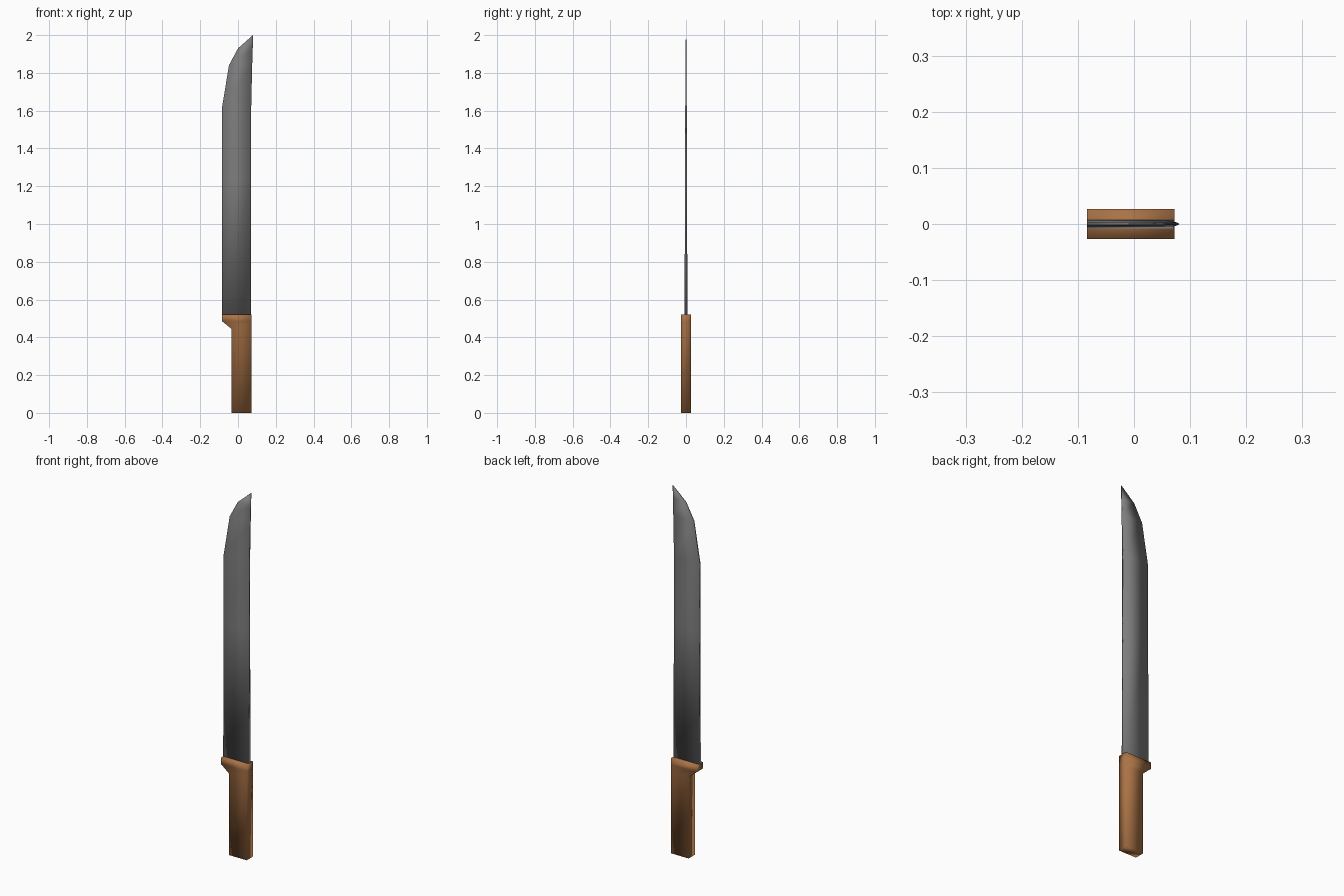
import bpy
import bmesh

cube = bpy.data.objects.get("Cube")
if cube:
    bpy.data.objects.remove(cube, do_unlink=True)


def material(name, colour, roughness):
    mat = bpy.data.materials.new(name)
    mat.use_nodes = True
    mat.diffuse_color = colour
    shader = mat.node_tree.nodes["Principled BSDF"]
    shader.inputs["Base Color"].default_value = colour
    shader.inputs["Roughness"].default_value = roughness
    return mat


def loft(name, rows, mat):
    """Join rectangular sections given as (z left, z right, x left, x right, half thickness)."""
    bm = bmesh.new()
    rings = []
    for z_left, z_right, left, right, half in rows:
        corners = ((left, -half, z_left), (right, -half, z_right),
                   (right, half, z_right), (left, half, z_left))
        rings.append([bm.verts.new(c) for c in corners])
    for low, high in zip(rings, rings[1:]):
        for i in range(4):
            j = (i + 1) % 4
            bm.faces.new((low[i], low[j], high[j], high[i]))
    bm.faces.new(rings[0][::-1])
    bm.faces.new(rings[-1])
    bmesh.ops.recalc_face_normals(bm, faces=bm.faces)
    for face in bm.faces:
        face.smooth = True
    mesh = bpy.data.meshes.new(name)
    bm.to_mesh(mesh)
    bm.free()
    mesh.materials.append(mat)
    obj = bpy.data.objects.new(name, mesh)
    bpy.context.collection.objects.link(obj)
    return obj


steel = material("steel grey", (0.21, 0.21, 0.21, 1), 0.5)
wood = material("brown wood", (0.40, 0.17, 0.06, 1), 0.6)

# Handle with a finger guard stepping out under the cutting edge
grip = 0.027
loft("handle", [
    (0, 0, -0.035, 0.072, grip),
    (0.445, 0.445, -0.035, 0.072, grip),
    (0.485, 0.485, -0.084, 0.072, grip),
    (0.52, 0.52, -0.084, 0.072, grip),
], wood)

# Blade thinning upward, with a faceted sweep to the point
loft("blade", [
    (0.50, 0.50, -0.084, 0.070, 0.008),
    (1.24, 1.24, -0.084, 0.070, 0.005),
    (1.62, 1.62, -0.084, 0.070, 0.004),
    (1.84, 1.84, -0.048, 0.075, 0.003),
    (1.93, 1.93, 0.000, 0.078, 0.002),
    (1.998, 2.0, 0.077, 0.080, 0.001),
], steel)
